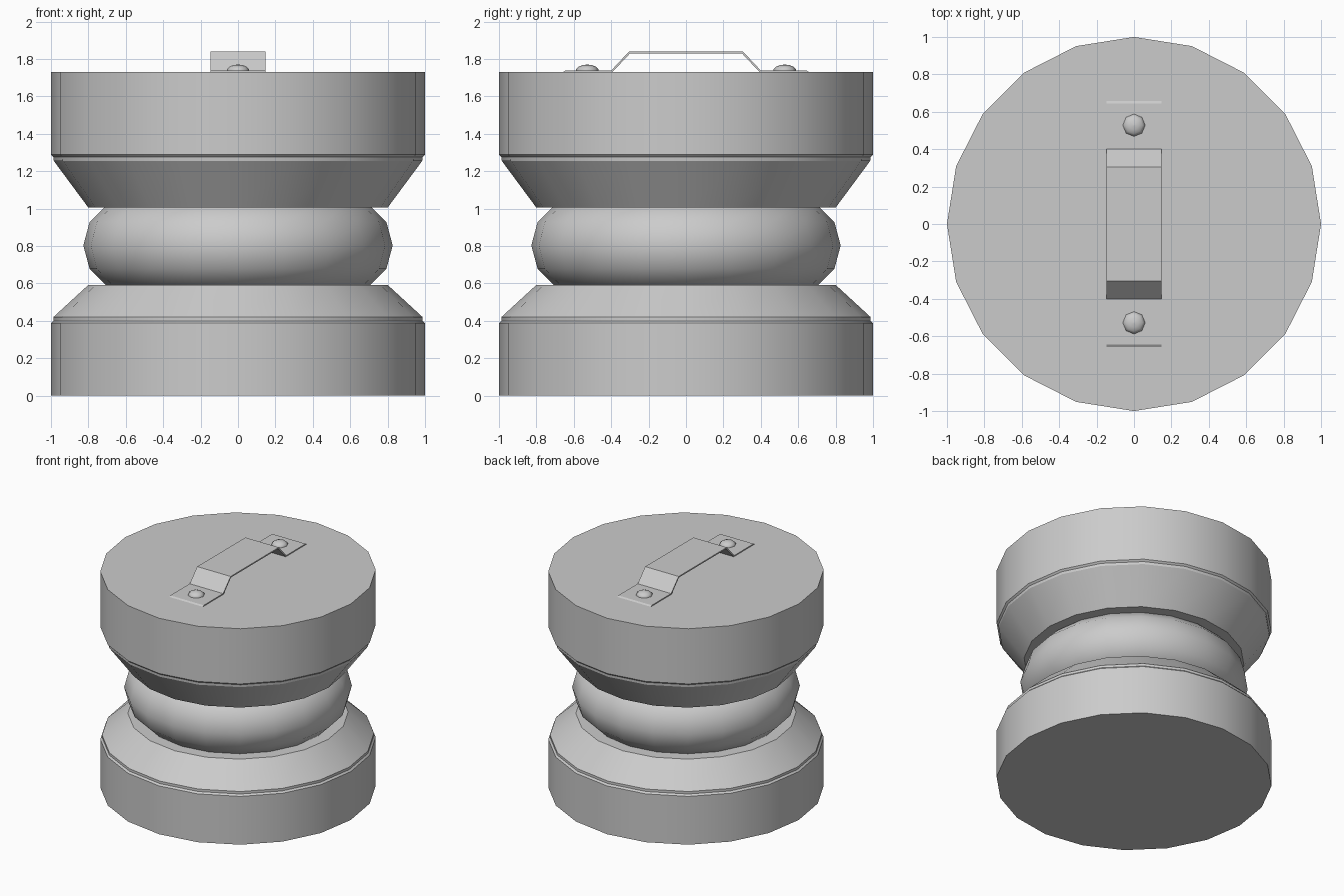
import bpy, bmesh
from math import cos, sin, pi, radians

if "Cube" in bpy.data.objects:
    bpy.data.objects.remove(bpy.data.objects["Cube"])


def finish(bm, name, smooth=30):
    bmesh.ops.remove_doubles(bm, verts=bm.verts, dist=1e-5)
    bmesh.ops.recalc_face_normals(bm, faces=bm.faces)
    mesh = bpy.data.meshes.new(name)
    bm.to_mesh(mesh)
    bm.free()
    ob = bpy.data.objects.new(name, mesh)
    bpy.context.collection.objects.link(ob)
    if smooth:
        bpy.ops.object.select_all(action='DESELECT')
        ob.select_set(True)
        bpy.context.view_layer.objects.active = ob
        bpy.ops.object.shade_smooth_by_angle(angle=radians(smooth))
    return ob


def lathe(name, profile, sides, closed=False, centre_y=0, smooth=30):
    """Spin an (r, z) profile; open profiles are capped at both ends."""
    bm = bmesh.new()
    rings = [[bm.verts.new((r * cos(2 * pi * i / sides),
                            centre_y + r * sin(2 * pi * i / sides), z))
              for i in range(sides)] for r, z in profile]
    pairs = list(zip(rings, rings[1:]))
    if closed:
        pairs.append((rings[-1], rings[0]))
    else:
        bm.faces.new(rings[0])
        bm.faces.new(rings[-1])
    for a, b in pairs:
        for i in range(sides):
            j = (i + 1) % sides
            bm.faces.new((a[i], a[j], b[j], b[i]))
    return finish(bm, name, smooth)


# Lower and upper drums with stepped chamfers
lathe("lower_drum", [(1, 0), (1, 0.387), (0.987, 0.40), (0.987, 0.42),
                     (0.8, 0.592)], 20)
lathe("upper_drum", [(0.8, 1.005), (0.985, 1.255), (0.987, 1.275),
                     (1, 1.288), (1, 1.73)], 20)

# Rounded ring between the drums
ring = [(0.577 + 0.25 * cos(2 * pi * k / 12), 0.803 + 0.25 * sin(2 * pi * k / 12))
        for k in range(12)]
lathe("middle_ring", ring, 20, closed=True, smooth=40)

# Bent strap handle: half outline mirrored, then extruded across x
top = [(0.645, 1.738), (0.40, 1.738), (0.305, 1.839)]
under = [(0.66, 1.728), (0.395, 1.728), (0.30, 1.829)]
top += [(-y, z) for y, z in reversed(top)]
under += [(-y, z) for y, z in reversed(under)]
bm = bmesh.new()
rows = [[[bm.verts.new((x, y, z)) for y, z in line] for line in (top, under)]
        for x in (-0.148, 0.148)]
(lt, lu), (rt, ru) = rows
for a, b in ((lt, rt), (lu, ru), (lt, lu), (rt, ru)):
    for i in range(len(top) - 1):
        bm.faces.new((a[i], a[i + 1], b[i + 1], b[i]))
for i in (0, -1):
    bm.faces.new((lt[i], rt[i], ru[i], lu[i]))
finish(bm, "handle", 20)

# Domed rivets holding the handle
for side, y in (("front", -0.528), ("back", 0.528)):
    dome = [(0.06, 1.735), (0.06, 1.745), (0.046, 1.759), (0.025, 1.767), (0.001, 1.77)]
    lathe("rivet_" + side, dome, 8, centre_y=y, smooth=60)
